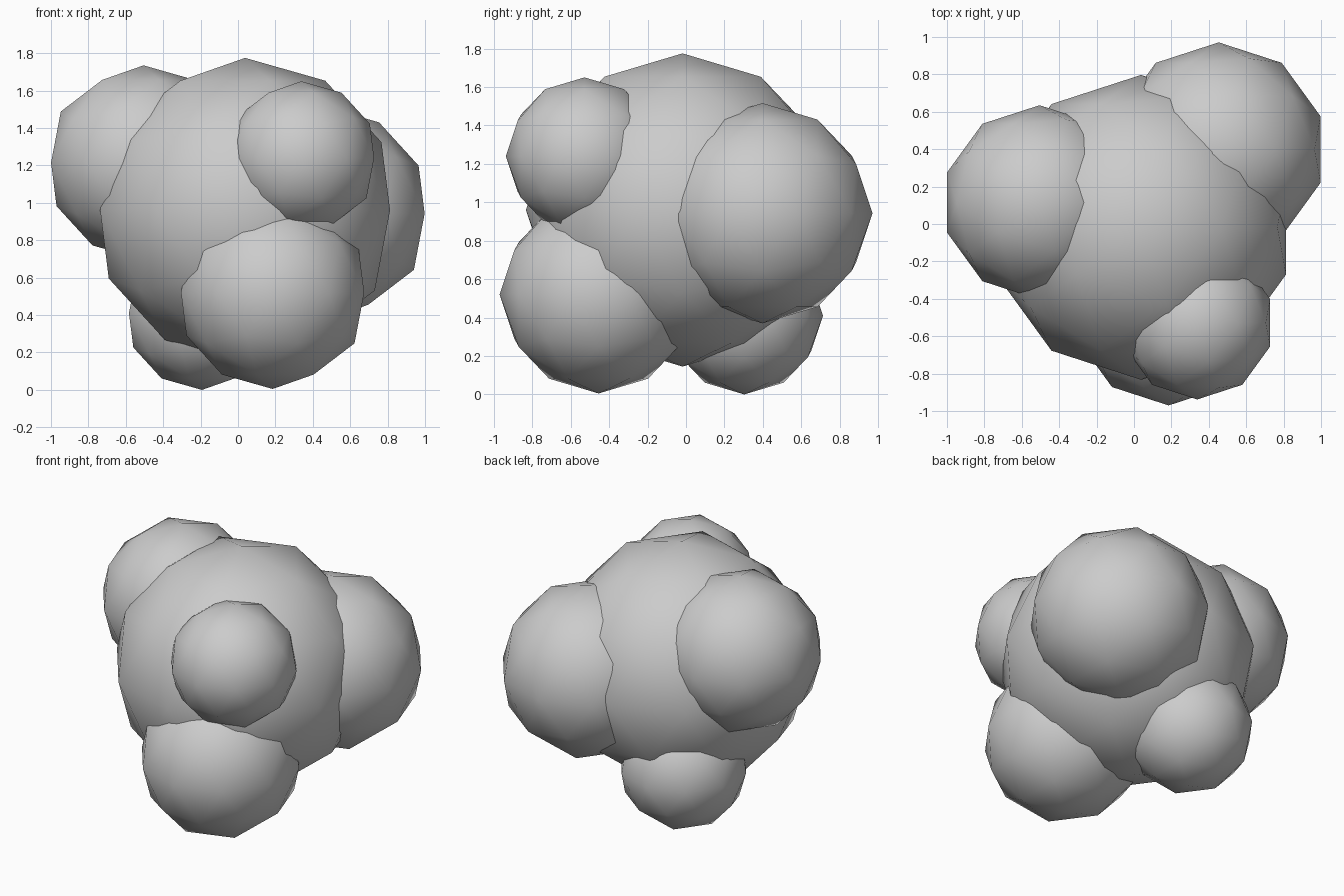
import bpy

if "Cube" in bpy.data.objects:
    bpy.data.objects.remove(bpy.data.objects["Cube"])

# name, centre, radius of each overlapping ball
BALLS = [
    ("core_ball", (0.038, -0.018, 0.96), 0.815),
    ("upper_left_ball", (-0.505, 0.115, 1.215), 0.52),
    ("upper_front_ball", (0.338, -0.528, 1.24), 0.41),
    ("back_right_ball", (0.453, 0.398, 0.943), 0.573),
    ("lower_front_ball", (0.185, -0.455, 0.52), 0.515),
    ("lower_back_ball", (-0.193, 0.303, 0.41), 0.41),
]


def add_ball(name, centre, radius):
    # low-poly icosphere with smooth shading
    bpy.ops.mesh.primitive_ico_sphere_add(subdivisions=2, radius=radius, location=centre)
    ball = bpy.context.object
    ball.name = name
    bpy.ops.object.shade_smooth()


for spec in BALLS:
    add_ball(*spec)
